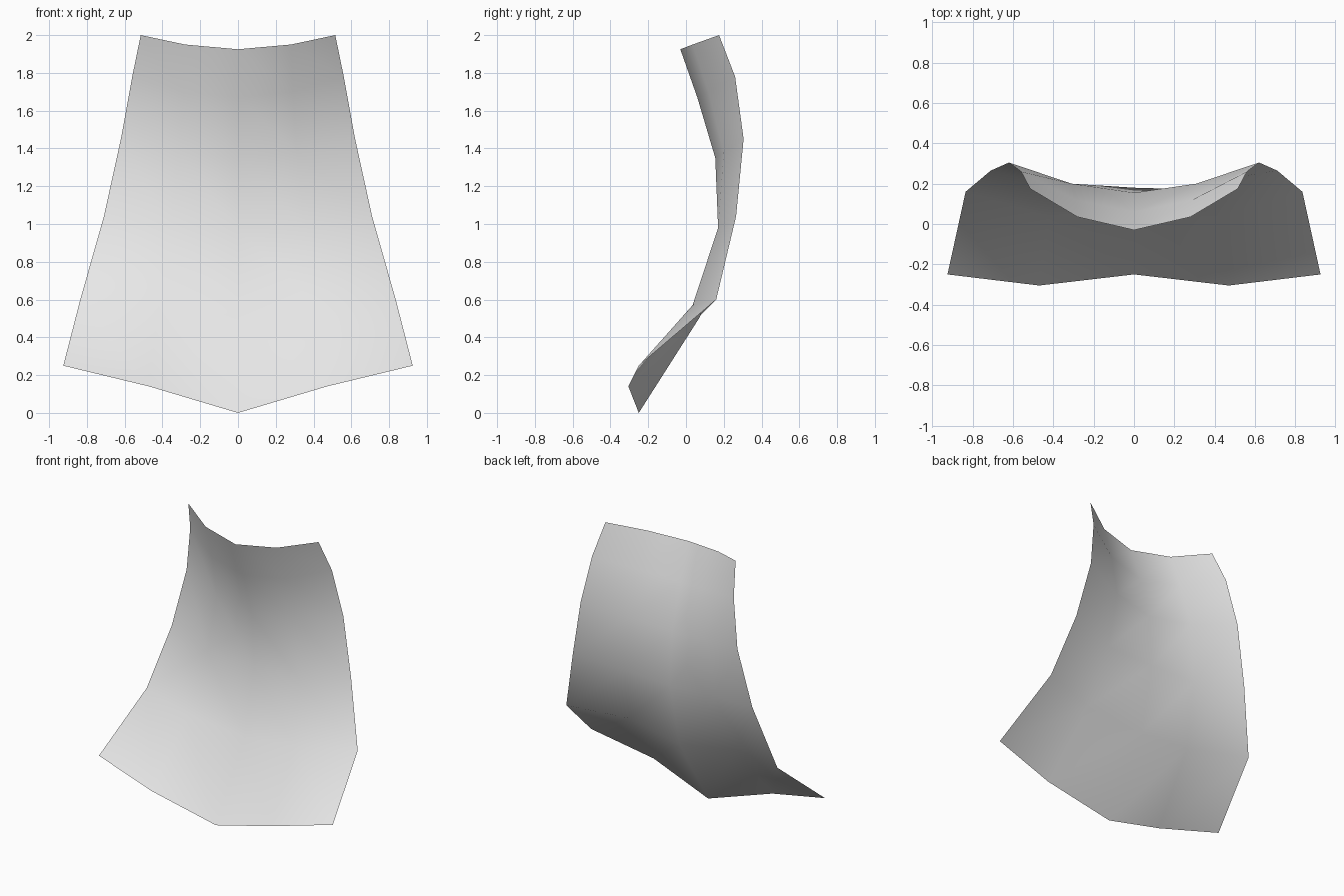
import bpy
import bmesh
from mathutils import Vector

# Remove the default cube
cube = bpy.data.objects.get("Cube")
if cube:
    bpy.data.objects.remove(cube, do_unlink=True)


def make_material(name, colour):
    material = bpy.data.materials.new(name)
    material.use_nodes = True
    material.diffuse_color = colour
    material.node_tree.nodes["Principled BSDF"].inputs["Base Color"].default_value = colour
    return material


# Three vertical profiles of the curved sheet, each running from top to hem
centre_line = [(0, -.03, 1.925), (0, .06, 1.67), (0, .155, 1.35),
               (0, .18, .97), (0, .075, .51), (0, -.25, 0)]
middle_line = [(.28, .035, 1.95), (.29, .12, 1.7), (.31, .2, 1.38),
               (.36, .17, .98), (.42, .035, .57), (.47, -.305, .14)]
side_edge = [(.515, .175, 2), (.56, .26, 1.78), (.62, .305, 1.45),
             (.71, .265, 1.04), (.835, .16, .6), (.925, -.25, .25)]


def mirrored(profile):
    return [(-x, y, z) for x, y, z in profile]


# Loft the profiles from the right edge to the left edge, facing the front
profiles = [mirrored(side_edge), mirrored(middle_line),
            centre_line, middle_line, side_edge]
bm = bmesh.new()
columns = [[bm.verts.new(Vector(p)) for p in profile] for profile in profiles]
for a, b in zip(columns, columns[1:]):
    for i in range(len(a) - 1):
        face = bm.faces.new((a[i], a[i + 1], b[i + 1], b[i]))
        face.smooth = True

mesh = bpy.data.meshes.new("draped_cloth")
bm.to_mesh(mesh)
bm.free()

cloth = bpy.data.objects.new("draped_cloth", mesh)
bpy.context.collection.objects.link(cloth)
mesh.materials.append(make_material("light grey cloth", (.8, .8, .8, 1)))
